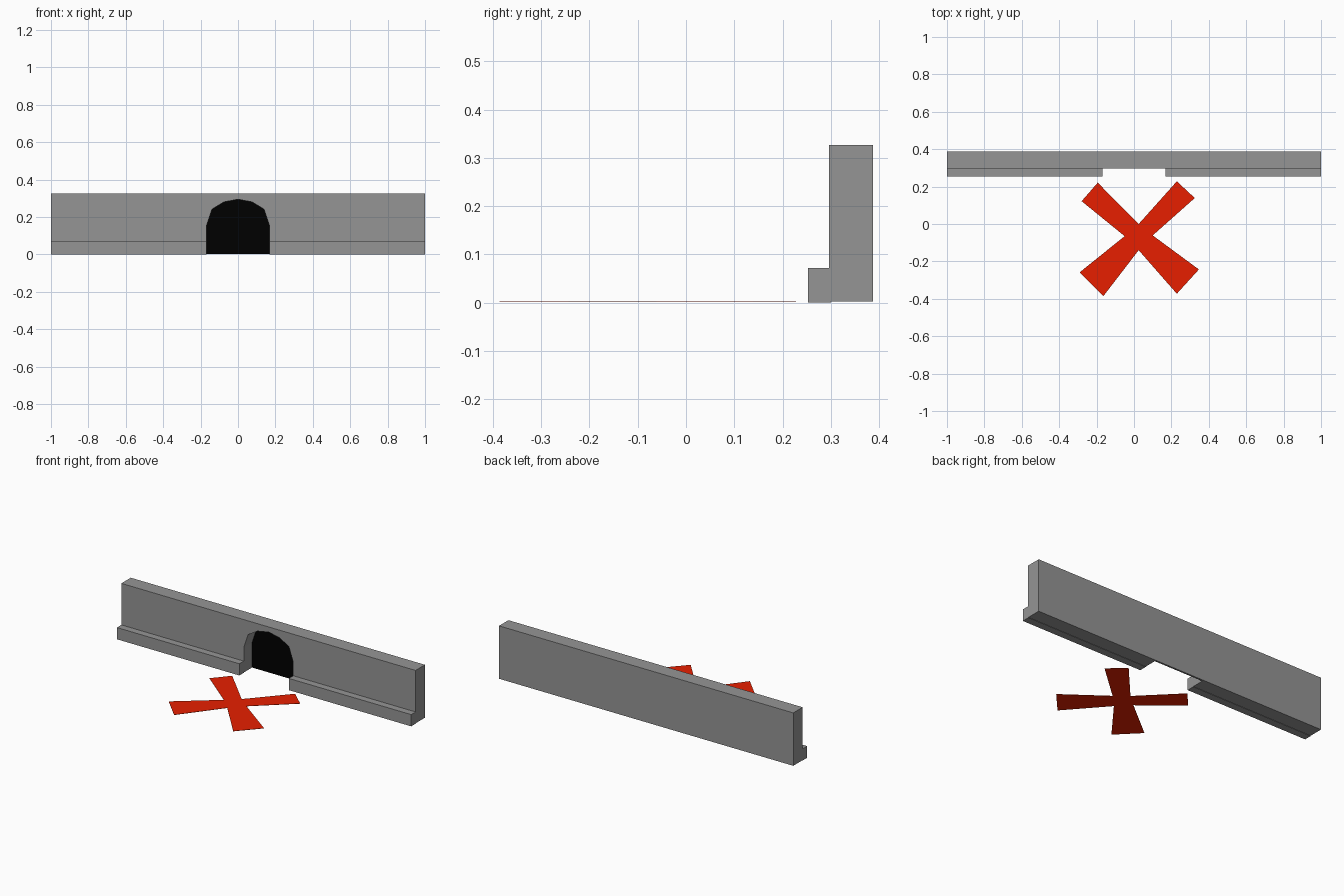
import bpy, bmesh

if "Cube" in bpy.data.objects:
    bpy.data.objects.remove(bpy.data.objects["Cube"])


def link(name, bm, color):
    bmesh.ops.recalc_face_normals(bm, faces=bm.faces)
    mesh = bpy.data.meshes.new(name)
    bm.to_mesh(mesh)
    bm.free()
    obj = bpy.data.objects.new(name, mesh)
    bpy.context.collection.objects.link(obj)
    mesh.materials.append(color)
    return obj


def paint(name, color):
    mat = bpy.data.materials.new(name)
    mat.diffuse_color = (*color, 1)
    mat.use_nodes = True
    mat.node_tree.nodes["Principled BSDF"].inputs["Base Color"].default_value = mat.diffuse_color
    return mat


def box(name, x, y, z, color):
    bm = bmesh.new()
    bmesh.ops.create_cube(bm, size=1)
    for v in bm.verts:
        v.co = [lo + (c + 0.5) * (hi - lo) for c, (lo, hi) in zip(v.co, (x, y, z))]
    return link(name, bm, color)


def prism(name, points, sweep, color):
    """Flat polygon, extruded along the sweep vector if there is one."""
    bm = bmesh.new()
    face = bm.faces.new([bm.verts.new(p) for p in points])
    if sweep:
        new = bmesh.ops.extrude_face_region(bm, geom=[face])["geom"]
        verts = [g for g in new if isinstance(g, bmesh.types.BMVert)]
        bmesh.ops.translate(bm, verts=verts, vec=sweep)
    return link(name, bm, color)


def arch(y, bottom):
    half = [(0.168, bottom), (0.168, 0.155), (0.139, 0.242), (0.075, 0.281)]
    outline = half + [(0, 0.295)] + [(-x, z) for x, z in reversed(half)]
    return [(x, y, z) for x, z in outline]


grey = paint("dark_grey", (0.3, 0.3, 0.3))
black = paint("black", (0, 0, 0))
red = paint("red", (0.8, 0.0137, 0))

# Wall with an arched recess that stops just short of the back
wall = box("wall", (-1, 1), (0.296, 0.387), (0.002, 0.327), grey)
cutter = prism("arch_cutter", arch(0.25, -0.05), (0, 0.127, 0), grey)
cutter.hide_render = True
cutter.hide_set(True)
cut = wall.modifiers.new("recess", "BOOLEAN")
cut.operation = "DIFFERENCE"
cut.solver = "EXACT"
cut.object = cutter

# Dark panel at the back of the recess
prism("dark_opening", arch(0.376, 0.002), None, black)

# Skirting ledge on both sides of the opening
for side, x in (("left", (-1, -0.168)), ("right", (0.168, 1))):
    box("ledge_" + side, x, (0.253, 0.3), (0, 0.072), grey)

# Painted cross on the floor, clockwise from the top notch
cross = [(0.025, 0.0), (0.229, 0.228), (0.325, 0.139), (0.1, -0.061),
         (0.347, -0.243), (0.229, -0.373), (0.025, -0.14), (-0.164, -0.386),
         (-0.29, -0.258), (-0.05, -0.065), (-0.28, 0.122), (-0.194, 0.221)]
prism("floor_cross", [(x, y, 0.002) for x, y in cross], (0, 0, 0.0015), red)
